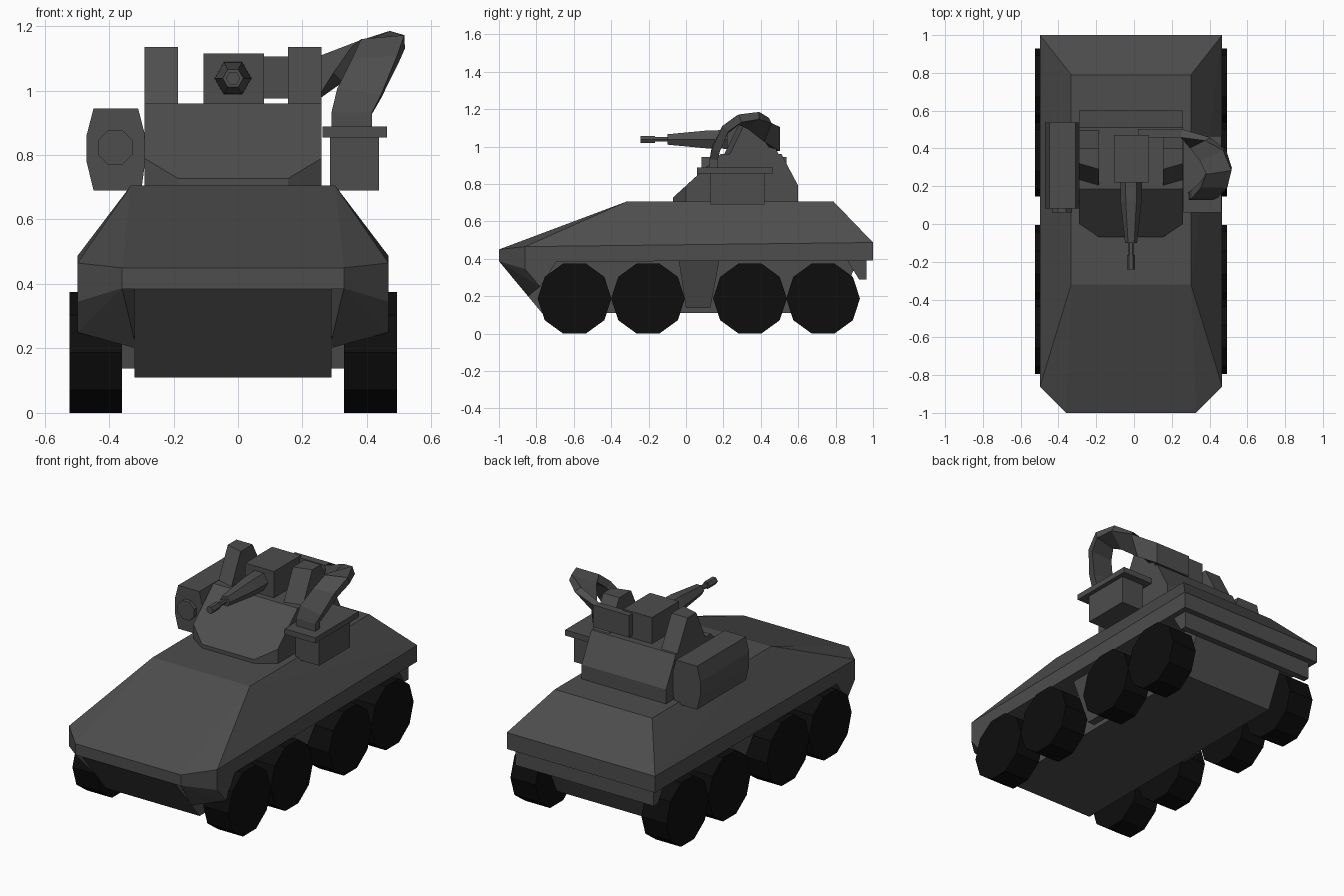
import bpy, bmesh, math
from mathutils import Vector

if "Cube" in bpy.data.objects:
    bpy.data.objects.remove(bpy.data.objects["Cube"])

CX = -0.0155  # hull centre line


def material(name, v):
    m = bpy.data.materials.new(name)
    m.diffuse_color = (v, v, v, 1)
    m.use_nodes = True
    m.node_tree.nodes["Principled BSDF"].inputs["Base Color"].default_value = m.diffuse_color
    return m


ARMOUR = material("dark_armour", 0.075)
RUBBER = material("black_rubber", 0.004)


def finish(name, bm, mat=ARMOUR):
    bmesh.ops.recalc_face_normals(bm, faces=bm.faces)
    me = bpy.data.meshes.new(name)
    bm.to_mesh(me)
    bm.free()
    me.materials.append(mat)
    ob = bpy.data.objects.new(name, me)
    bpy.context.collection.objects.link(ob)
    return ob


def solid(name, pts):
    """Convex faceted block around the given corner points."""
    bm = bmesh.new()
    for p in pts:
        bm.verts.new(p)
    res = bmesh.ops.convex_hull(bm, input=bm.verts)
    loose = [v for v in bm.verts if not v.link_faces]
    bmesh.ops.delete(bm, geom=loose, context='VERTS')
    bmesh.ops.dissolve_limit(bm, angle_limit=math.radians(1),
                             verts=bm.verts, edges=bm.edges)
    return finish(name, bm)


def sym(pts):
    """Both sides of corner points given as offsets from the centre line."""
    return [(CX + s * x, y, z) for s in (-1, 1) for x, y, z in pts]


def prism(name, profile, x0, x1):
    """Side profile (y, z) spanning x0..x1."""
    return solid(name, [(x, y, z) for x in (x0, x1) for y, z in profile])


def box(name, x0, x1, y0, y1, z0, z1):
    return prism(name, [(y0, z0), (y1, z0), (y1, z1), (y0, z1)], x0, x1)


def loft(name, rings, mat=ARMOUR):
    """Closed skin through rings with equal point counts."""
    bm = bmesh.new()
    vs = [[bm.verts.new(p) for p in r] for r in rings]
    n = len(vs[0])
    for a, b in zip(vs, vs[1:]):
        for i in range(n):
            j = (i + 1) % n
            bm.faces.new((a[i], a[j], b[j], b[i]))
    bm.faces.new(vs[0])
    bm.faces.new(vs[-1])
    return finish(name, bm, mat)


def ngon(n, r, start=0.0):
    return [(r * math.cos(start + 2 * math.pi * i / n),
             r * math.sin(start + 2 * math.pi * i / n)) for i in range(n)]


# Upper hull with sloped glacis and belt
solid("upper_hull", sym([
    (.344, -1, .385), (.344, -1, .45), (.4825, -.86, .385), (.4825, -.86, .465),
    (.4825, 1, .39), (.4825, 1, .487), (.317, -.32, .705), (.317, .79, .705)]))

# Lower hull tub and rear skirt
prism("lower_hull", [(-1, .387), (-.77, .11), (.79, .11), (.92, .39)],
      CX - .305, CX + .305)
prism("rear_skirt", [(.86, .395), (.965, .395), (.965, .29), (.925, .29)],
      CX - .45, CX + .45)

# Front fenders and the wedge between the axle pairs, both sides
for s, side in ((-1, "left"), (1, "right")):
    fender = [(.344, -1, .387), (.4825, -.86, .387), (.4825, -.86, .345),
              (.4825, -.78, .25), (.30, -.845, .2), (.30, -.69, .39),
              (.4825, -.69, .39)]
    solid("front_fender_" + side, [(CX + s * x, y, z) for x, y, z in fender])
    wedge = [(x, y, z) for x in (.25, .43) for y, z in ((-.04, .4), (.18, .4))]
    wedge += [(x, y, z) for x in (.25, .35) for y, z in ((0, .137), (.13, .137))]
    solid("side_wedge_" + side, [(CX + s * x, y, z) for x, y, z in wedge])

    # Ten-sided wheels
    for i, wy in enumerate((-.596, -.203, .342, .733)):
        rings = [[(CX + s * x, wy + a, .1875 + b) for a, b in ngon(10, .197)]
                 for x in (.345, .508)]
        loft(f"wheel_{side}_{i + 1}", rings, RUBBER)

    # Turret cheek plates flanking the gun
    cheek = [(x, y, z) for x in (.17, .275) for y, z in ((.50, .95), (.40, 1.135))]
    cheek += [(.17, .2, .95), (.275, .23, .95), (.17, .29, 1.135), (.275, .32, 1.135)]
    solid("turret_cheek_" + side, [(CX + s * x, y, z) for x, y, z in cheek])

# Turret body
solid("turret_body", sym([
    (.17, -.07, .70), (.17, -.07, .727), (.275, 0, .70), (.275, 0, .79),
    (.275, .185, .96), (.275, .51, .96), (.275, .60, .79), (.275, .60, .70)]))

# Gun housing, six-sided tapered barrel and muzzle
box("gun_housing", -.107, .08, .22, .47, .95, 1.115)


def gun_ring(y, r):
    return [(CX + a, y, 1.038 + b) for a, b in ngon(6, r)]


loft("gun_sleeve", [gun_ring(.24, .058), gun_ring(.12, .056), gun_ring(-.1, .032)])
loft("gun_barrel", [gun_ring(-.09, .014), gun_ring(-.18, .014)])
loft("gun_muzzle", [gun_ring(-.165, .022), gun_ring(-.242, .022)])

# Side canister with octagonal front cap
outline = [(-.448, .69), (-.47, .78), (-.47, .86), (-.448, .945),
           (-.31, .945), (-.288, .86), (-.288, .78), (-.30, .69)]
loft("side_canister", [[(x, y, z) for x, z in outline] for y in (.083, .537)])
loft("canister_cap", [[(-.381 + a, y, .823 + b)
                       for a, b in ngon(8, .058, math.pi / 8)] for y in (.06, .1)])

# Ammunition box with flanged lid
box("ammo_box", .285, .437, .13, .42, .69, .86)
box("ammo_lid", .262, .462, .06, .465, .855, .888)

# Twisting feed chute from the gun housing over to the ammunition box
stations = [((.02, .48, 1.04), (0, 0, .065)), ((.25, .48, 1.04), (0, 0, .065)),
            ((.35, .43, 1.09), (.04, .02, .05)), ((.42, .36, 1.14), (.06, .03, .025)),
            ((.45, .28, 1.145), (.067, .01, .006)), ((.425, .21, 1.09), (.07, 0, .005)),
            ((.375, .16, .99), (.068, 0, -.01)), ((.353, .148, .93), (.063, 0, 0)),
            ((.352, .148, .87), (.063, 0, 0))]
centres = [Vector(c) for c, w in stations]
rings = []
for i, (c, w) in enumerate(stations):
    along = centres[min(i + 1, len(centres) - 1)] - centres[max(i - 1, 0)]
    w = Vector(w)
    t = w.cross(along).normalized() * .022
    rings.append([centres[i] + w + t, centres[i] - w + t,
                  centres[i] - w - t, centres[i] + w - t])
loft("feed_chute", rings)
